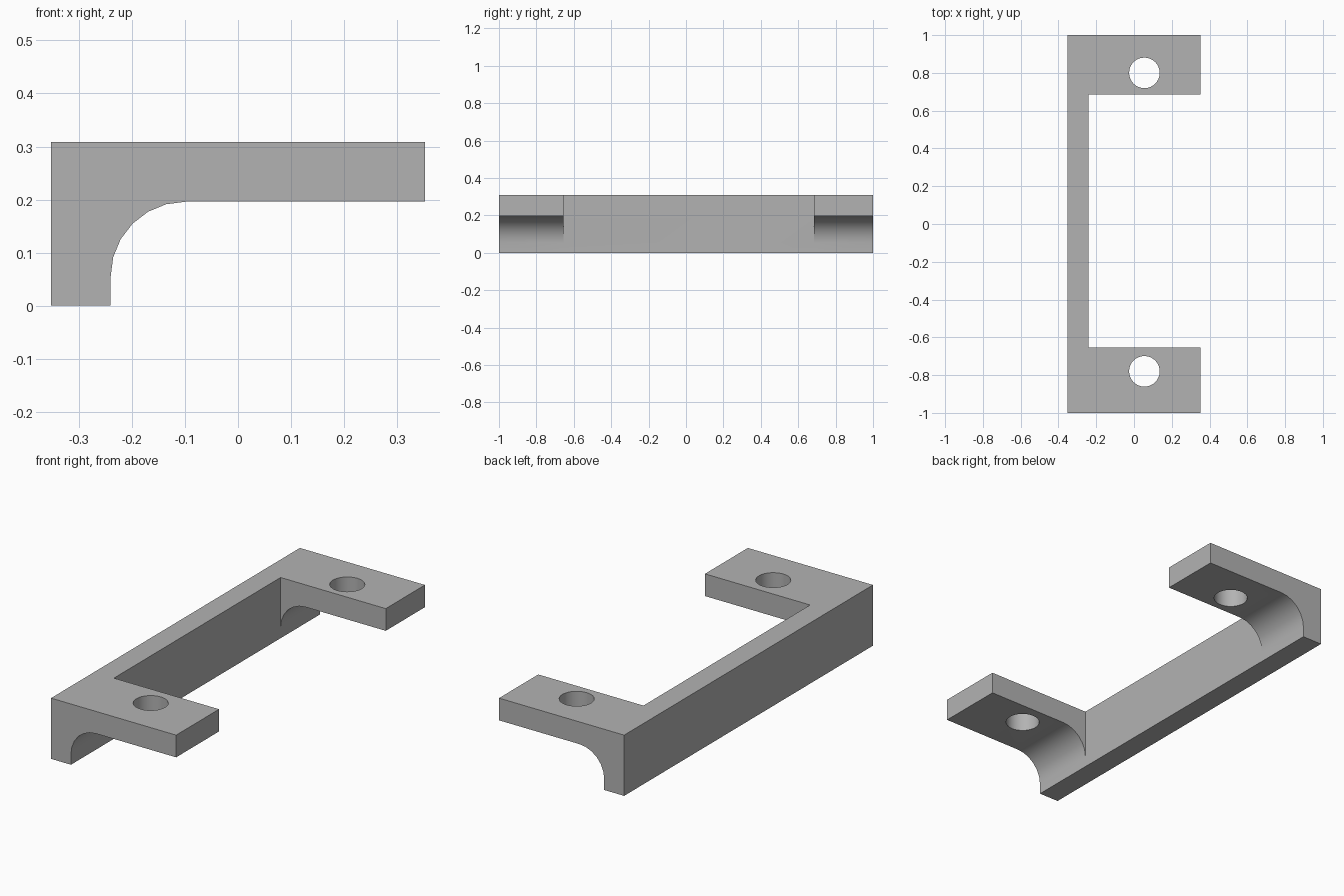
import bpy
import bmesh
from math import cos, sin, radians
from mathutils import Matrix

cube = bpy.data.objects.get("Cube")
if cube:
    bpy.data.objects.remove(cube, do_unlink=True)

# Main dimensions
X0, X1 = -0.352, 0.352
WALL_X = -0.24
TOP, UNDER = 0.309, 0.196
FILLET = 0.141
POCKET = (-0.655, 0.685)
HOLE_X, HOLE_R = 0.055, 0.081
HOLE_YS = (-0.78, 0.80)

grey = bpy.data.materials.new("plain grey")
grey.use_nodes = True
colour = (0.45, 0.45, 0.45, 1)
grey.diffuse_color = colour
grey.node_tree.nodes["Principled BSDF"].inputs["Base Color"].default_value = colour


def make_object(name, bm):
    bmesh.ops.recalc_face_normals(bm, faces=bm.faces)
    mesh = bpy.data.meshes.new(name)
    bm.to_mesh(mesh)
    bm.free()
    mesh.materials.append(grey)
    obj = bpy.data.objects.new(name, mesh)
    bpy.context.collection.objects.link(obj)
    return obj


def extrude_profile(name, profile, y0, y1):
    bm = bmesh.new()
    face = bm.faces.new([bm.verts.new((x, y0, z)) for x, z in profile])
    new = bmesh.ops.extrude_face_region(bm, geom=[face])["geom"]
    verts = [v for v in new if isinstance(v, bmesh.types.BMVert)]
    bmesh.ops.translate(bm, verts=verts, vec=(0, y1 - y0, 0))
    return make_object(name, bm)


# L-shaped section with a rounded inner corner, run along the full length
arc = [(WALL_X + FILLET * (1 - cos(radians(a))),
        UNDER - FILLET * (1 - sin(radians(a)))) for a in range(0, 91, 15)]
profile = [(X0, 0), (WALL_X, 0)] + arc + [(X1, UNDER), (X1, TOP), (X0, TOP)]
bracket = extrude_profile("bracket", profile, -1, 1)

# Pocket between the two mounting tabs
pocket = [(WALL_X, -0.1), (1, -0.1), (1, 0.5), (WALL_X, 0.5)]
cutters = [extrude_profile("pocket_cutter", pocket, *POCKET)]

# Screw holes through the tabs
for y in HOLE_YS:
    bm = bmesh.new()
    bmesh.ops.create_cone(bm, cap_ends=True, segments=32, radius1=HOLE_R,
                          radius2=HOLE_R, depth=1,
                          matrix=Matrix.Translation((HOLE_X, y, 0.25)))
    cutters.append(make_object("hole_cutter", bm))

bpy.ops.object.select_all(action="DESELECT")
bpy.context.view_layer.objects.active = bracket
bracket.select_set(True)
for cutter in cutters:
    cutter.hide_render = True
    mod = bracket.modifiers.new("cut", "BOOLEAN")
    mod.operation = "DIFFERENCE"
    mod.solver = "EXACT"
    mod.object = cutter
    bpy.ops.object.modifier_apply(modifier=mod.name)
    bpy.data.objects.remove(cutter, do_unlink=True)

# Smooth the fillet and holes, keep the other edges crisp
bpy.ops.object.shade_smooth_by_angle(angle=radians(30))
